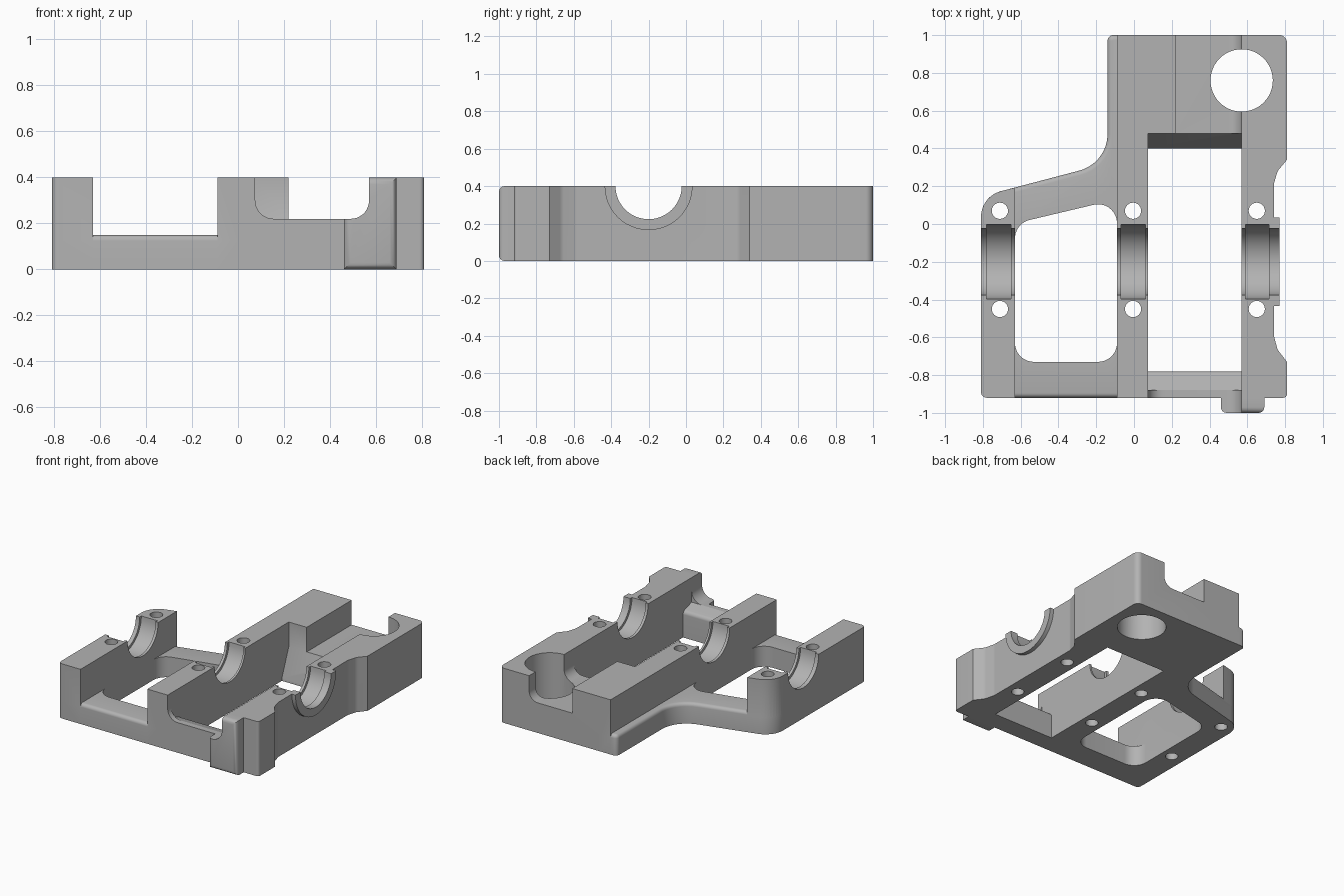
import bpy, bmesh, math
from mathutils import Vector

cube = bpy.data.objects.get("Cube")
if cube:
    bpy.data.objects.remove(cube, do_unlink=True)

metal = bpy.data.materials.new("grey_metal")
metal.use_nodes = True
GREY = (0.45, 0.45, 0.45, 1)
metal.diffuse_color = GREY
metal.node_tree.nodes["Principled BSDF"].inputs["Base Color"].default_value = GREY

AXES = {"x": lambda u, v, w: (w, u, v),
        "y": lambda u, v, w: (u, w, v),
        "z": lambda u, v, w: (u, v, w)}


def rounded(corners, steps=9):
    """Turn (u, v, radius) corners into a filleted outline."""
    out = []
    for i, corner in enumerate(corners):
        p = Vector(corner[:2])
        r = corner[2] if len(corner) > 2 else 0
        if not r:
            out.append(p)
            continue
        a = (Vector(corners[i - 1][:2]) - p).normalized()
        b = (Vector(corners[(i + 1) % len(corners)][:2]) - p).normalized()
        half = a.angle(b) / 2
        centre = p + (a + b).normalized() * r / math.sin(half)
        t = r / math.tan(half)
        s, e = (p + a * t - centre).normalized(), (p + b * t - centre).normalized()
        out += [centre + s.slerp(e, k / steps) * r for k in range(steps + 1)]
    return out


def finish(name, bm):
    bmesh.ops.recalc_face_normals(bm, faces=bm.faces)
    mesh = bpy.data.meshes.new(name)
    bm.to_mesh(mesh)
    bm.free()
    mesh.materials.append(metal)
    ob = bpy.data.objects.new(name, mesh)
    bpy.context.collection.objects.link(ob)
    return ob


def prism(name, outline, axis, lo, hi, round_top=0):
    bm = bmesh.new()
    place = AXES[axis]
    low = [bm.verts.new(place(p[0], p[1], lo)) for p in outline]
    high = [bm.verts.new(place(p[0], p[1], hi)) for p in outline]
    bm.faces.new(low)
    top = bm.faces.new(high)
    n = len(low)
    for i in range(n):
        j = (i + 1) % n
        bm.faces.new((low[i], low[j], high[j], high[i]))
    if round_top:
        bmesh.ops.recalc_face_normals(bm, faces=bm.faces)
        bmesh.ops.bevel(bm, geom=list(top.edges), offset=round_top, segments=4,
                        profile=0.5, affect="EDGES")
    return finish(name, bm)


def disc(name, axis, u, v, r, lo, hi, sides=48):
    ring = [(u + r * math.cos(math.tau * k / sides),
             v + r * math.sin(math.tau * k / sides)) for k in range(sides)]
    return prism(name, ring, axis, lo, hi)


def rect(a, b, c, d):
    return [(a, c), (b, c), (b, d), (a, d)]


def combine(tool, operation):
    mod = casting.modifiers.new(tool.name, "BOOLEAN")
    mod.operation = operation
    mod.solver = "EXACT"
    mod.object = tool
    bpy.context.view_layer.objects.active = casting
    bpy.ops.object.modifier_apply(modifier=mod.name)
    bpy.data.objects.remove(tool, do_unlink=True)


# Centre bar, rear block and right-hand rail in one full-height outline
main_outline = rounded([
    (-0.09, -0.92), (0.81, -0.92, 0.02), (0.81, -0.73), (0.76, -0.665, 0.06),
    (0.74, -0.59, 0.06), (0.74, 0.21, 0.06), (0.76, 0.28, 0.06), (0.81, 0.34),
    (0.81, 1, 0.04), (-0.09, 1)])
casting = prism("bearing_casting", main_outline, "z", 0, 0.4)

# Low web, with softened upper rim
web_outline = rounded([
    (-0.81, -0.92, 0.03), (0.0, -0.92), (0.0, 1), (-0.14, 1, 0.03),
    (-0.14, 0.322, 0.2), (-0.81, 0.146, 0.14)])
combine(prism("low_web", web_outline, "z", 0, 0.15, 0.025), "UNION")

# Outer bearing rail
rail_outline = rounded([(-0.81, -0.92, 0.03), (-0.63, -0.92), (-0.63, 0.193),
                        (-0.81, 0.146, 0.14)])
combine(prism("outer_rail", rail_outline, "z", 0, 0.4), "UNION")

# Front lug
lug = prism("front_lug", rect(0.46, 0.69, -1, -0.85), "z", 0, 0.4)
bm = bmesh.new()
bm.from_mesh(lug.data)
front_edges = [e for e in bm.edges if any(v.co.y < -0.99 for v in e.verts)
               and all(v.co.y < -0.99 for v in e.verts)]
bmesh.ops.bevel(bm, geom=front_edges, offset=0.03, segments=4, profile=0.5,
                affect="EDGES")
bm.to_mesh(lug.data)
bm.free()
combine(lug, "UNION")

# Bearing boss on the side wall
combine(disc("side_boss", "x", -0.2, 0.4, 0.235, 0.68, 0.77), "UNION")
combine(prism("top_trim", rect(0.5, 1, -0.6, 0.3), "z", 0.4, 0.8), "DIFFERENCE")

# Pockets through the floor
left_pocket = rounded([(-0.63, -0.73, 0.1), (-0.09, -0.73, 0.1),
                       (-0.09, 0.131, 0.1), (-0.63, 0.003, 0.1)])
combine(prism("left_pocket", left_pocket, "z", -0.1, 0.5), "DIFFERENCE")
right_pocket = rounded([(-0.78, -0.1), (0.4, -0.1), (0.4, 0.02), (0.48, 0.22),
                        (0.48, 0.5), (-0.88, 0.5), (-0.88, 0.22),
                        (-0.78, 0.19, 0.03)])
combine(prism("right_pocket", right_pocket, "x", 0.075, 0.57), "DIFFERENCE")

# Channels across the front web and rear block
front_channel = rounded([(0.075, 0.22, 0.08), (0.57, 0.22, 0.08),
                         (0.57, 0.5), (0.075, 0.5)])
combine(prism("front_channel", front_channel, "y", -1.1, -0.8), "DIFFERENCE")
rear_channel = rounded([(0.22, 0.22), (0.57, 0.22, 0.07), (0.57, 0.5), (0.22, 0.5)])
combine(prism("rear_channel", rear_channel, "y", 0.42, 1.1), "DIFFERENCE")
combine(disc("rear_bore", "z", 0.57, 0.76, 0.165, -0.1, 0.5), "DIFFERENCE")

# Bearing saddles, shell grooves and bolt holes
combine(disc("saddle_bore", "x", -0.2, 0.4, 0.177, -1, 1), "DIFFERENCE")
for lo, hi in ((-0.78, -0.65), (-0.07, 0.06), (0.59, 0.715)):
    combine(disc("shell_groove", "x", -0.2, 0.4, 0.197, lo, hi), "DIFFERENCE")
for x in (-0.71, -0.005, 0.65):
    for y in (0.07, -0.45):
        combine(disc("bolt_hole", "z", x, y, 0.043, -0.1, 0.5, 24), "DIFFERENCE")

# Crisp edges with smooth curves
bpy.ops.object.select_all(action="DESELECT")
casting.select_set(True)
bpy.context.view_layer.objects.active = casting
bpy.ops.object.shade_smooth_by_angle(angle=math.radians(30))
